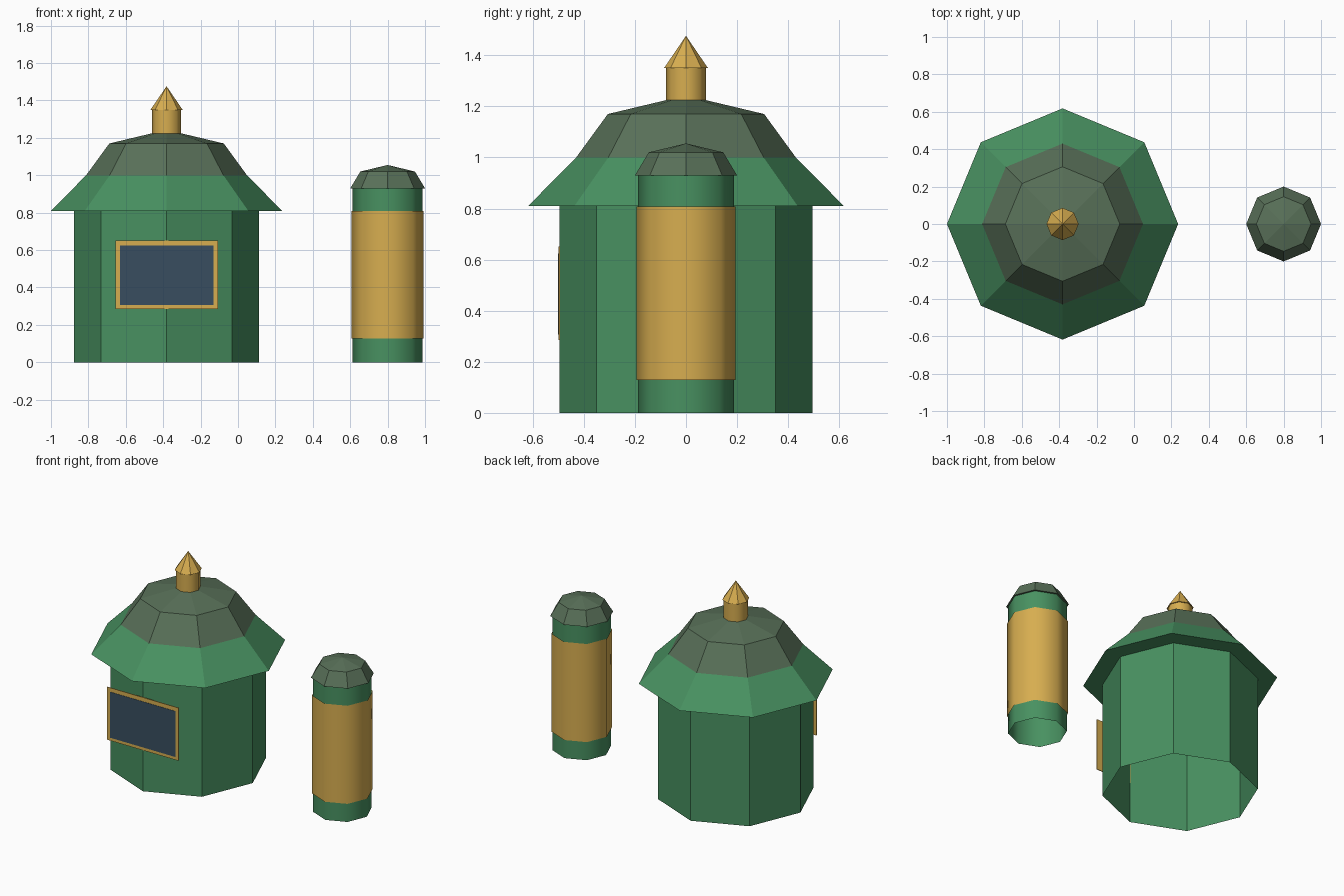
import bpy, math

if "Cube" in bpy.data.objects:
    bpy.data.objects.remove(bpy.data.objects["Cube"])


def material(name, rgb):
    m = bpy.data.materials.new(name)
    m.diffuse_color = (*rgb, 1)
    m.use_nodes = True
    m.node_tree.nodes["Principled BSDF"].inputs["Base Color"].default_value = m.diffuse_color
    return m


GREEN = material("painted green", (0.065, 0.283, 0.119))
GREY = material("roof grey green", (0.098, 0.162, 0.098))
GOLD = material("gold", (0.68, 0.42, 0.08))
GLASS = material("dark blue glass", (0.04, 0.076, 0.117))


def add_mesh(name, verts, faces, mat, smooth=False):
    me = bpy.data.meshes.new(name)
    me.from_pydata(verts, [], faces)
    me.materials.append(mat)
    for p in me.polygons:
        p.use_smooth = smooth
    ob = bpy.data.objects.new(name, me)
    bpy.context.collection.objects.link(ob)
    return ob


def lathe(name, cx, profile, mat, smooth=False, n=8):
    """Eight-sided turned shape; profile of (radius, z), listed upward."""
    verts, rings = [], []
    for r, z in profile:
        start = len(verts)
        if r == 0:
            verts.append((cx, 0, z))
            rings.append([start] * n)
        else:
            for i in range(n):
                a = 2 * math.pi * i / n
                verts.append((cx + r * math.cos(a), r * math.sin(a), z))
            rings.append(list(range(start, start + n)))
    faces = []
    for a, b in zip(rings, rings[1:]):
        for i in range(n):
            j = (i + 1) % n
            f = [a[i], a[j], b[j], b[i]]
            faces.append(list(dict.fromkeys(f)))
    return add_mesh(name, verts, faces, mat, smooth)


def box(name, x0, x1, y0, y1, z0, z1, mat):
    verts = [(x, y, z) for x in (x0, x1) for y in (y0, y1) for z in (z0, z1)]
    faces = [(0, 1, 3, 2), (4, 6, 7, 5), (0, 4, 5, 1),
             (2, 3, 7, 6), (0, 2, 6, 4), (1, 5, 7, 3)]
    return add_mesh(name, verts, faces, mat)


KX, PX = -0.382, 0.8

# Kiosk: open-bottomed walls, flared eave with soffit, stepped roof
lathe("kiosk_walls", KX, [(0.495, 0), (0.495, 0.81)], GREEN)
lathe("kiosk_eave", KX, [(0.495, 0.81), (0.618, 0.81), (0.43, 1.0)], GREEN)
lathe("kiosk_roof", KX, [(0.43, 1.0), (0.306, 1.17), (0, 1.243)], GREY)

# Finial: round post with a faceted point
lathe("finial_post", KX, [(0.078, 1.22), (0.078, 1.35)], GOLD, smooth=True)
lathe("finial_point", KX, [(0.078, 1.35), (0.086, 1.35), (0, 1.476)], GOLD)

# Window plate standing against the front corner
box("window_frame", -0.654, -0.108, -0.499, -0.494, 0.286, 0.652, GOLD)
box("window_glass", -0.632, -0.13, -0.501, -0.499, 0.307, 0.624, GLASS)

# Advertising pillar: smooth drum, wrapped sheet, faceted cap
lathe("pillar_drum", PX, [(0.187, 0), (0.187, 0.93)], GREEN, smooth=True)
lathe("pillar_wrap", PX, [(0.193, 0.128), (0.193, 0.808)], GOLD, smooth=True)
lathe("pillar_cap", PX, [(0.187, 0.93), (0.2, 0.93), (0.146, 1.02), (0, 1.055)], GREY)
